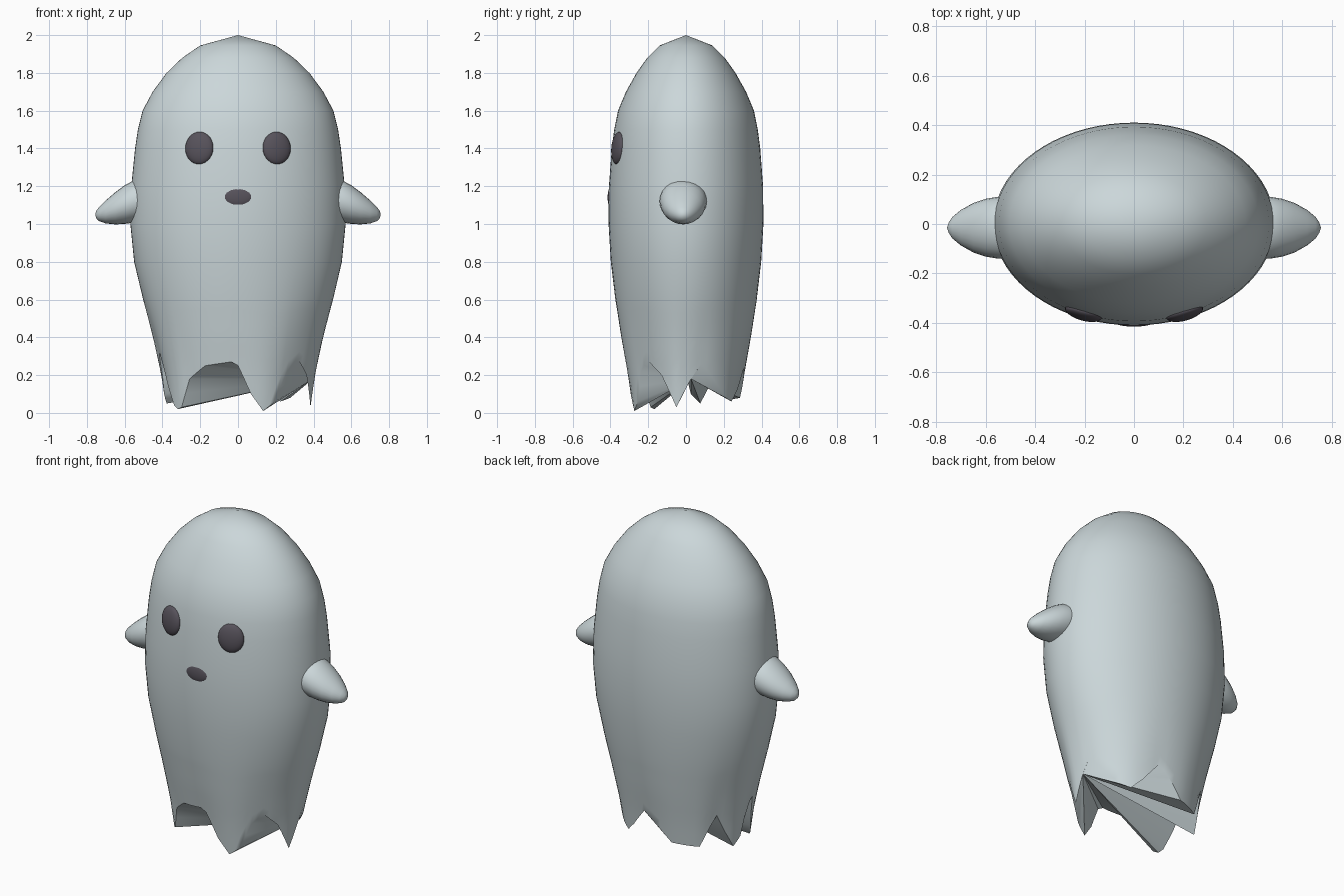
import bpy
import bmesh
from math import sin, cos, radians
from mathutils import Vector

if "Cube" in bpy.data.objects:
    bpy.data.objects.remove(bpy.data.objects["Cube"], do_unlink=True)


def material(name, rgb):
    m = bpy.data.materials.new(name)
    m.use_nodes = True
    m.diffuse_color = (*rgb, 1)
    m.node_tree.nodes["Principled BSDF"].inputs["Base Color"].default_value = (*rgb, 1)
    return m


def interp(x, keys):
    for a, b in zip(keys, keys[1:]):
        if a[0] <= x <= b[0]:
            t = (x - a[0]) / (b[0] - a[0])
            return [p + (q - p) * t for p, q in zip(a[1:], b[1:])]
    return keys[-1][1:]


def finish(name, bm, mat, angle=50):
    me = bpy.data.meshes.new(name)
    bm.to_mesh(me)
    bm.free()
    me.materials.append(mat)
    ob = bpy.data.objects.new(name, me)
    bpy.context.collection.objects.link(ob)
    bpy.ops.object.select_all(action="DESELECT")
    ob.select_set(True)
    bpy.context.view_layer.objects.active = ob
    bpy.ops.object.shade_smooth_by_angle(angle=radians(angle))
    return ob


def loft(bm, rings, tip):
    """Skin closed rings and close the last one onto a tip point."""
    rows = [[bm.verts.new(p) for p in ring] for ring in rings]
    n = len(rows[0])
    for low, high in zip(rows, rows[1:]):
        for i in range(n):
            j = (i + 1) % n
            bm.faces.new((low[i], low[j], high[j], high[i]))
    end = bm.verts.new(tip)
    for i in range(n):
        bm.faces.new((rows[-1][i], rows[-1][(i + 1) % n], end))
    return rows


cloth = material("pale grey cloth", (0.60, 0.68, 0.70))
dark = material("dark charcoal", (0.095, 0.085, 0.105))

# Body: elliptical rings (height, half width, half depth) over a ragged hem
PROFILE = [(0, .375, .28), (.2, .405, .31), (.4, .45, .345), (.6, .503, .375),
           (.8, .55, .398), (1, .57, .41), (1.2, .565, .408), (1.4, .545, .393),
           (1.5, .53, .38), (1.6, .505, .36), (1.7, .452, .318),
           (1.8, .378, .262), (1.88, .295, .205), (1.945, .2, .14)]
# Hem height by angle in degrees around the body
HEM = [(-145, .02), (-140, .03), (-130, .18), (-115, .25), (-95, .27), (-90, .25),
       (-80, .1), (-70, .01), (-60, .06), (-50, .22), (-40, .28), (-25, .2),
       (-10, .03), (5, .18), (15, .26), (25, .2), (45, .08), (55, .06), (65, .12),
       (80, .24), (95, .15), (105, .08), (130, .07), (145, .27), (155, .15),
       (165, .05), (175, .1), (185, .3), (190, .32), (200, .15), (210, .04), (215, .02)]
STEP = 5
ANGLES = range(-145, 215, STEP)


def body_point(angle, z, hem):
    w, d = interp(z, PROFILE)
    fade = max(0, 1 - z / .75) ** 1.5
    fold = 1 - .28 * (hem - .13) * fade
    return Vector((w * fold * cos(radians(angle)), d * fold * sin(radians(angle)), z))


rings = []
for k in range(7):
    t = k / 7
    rings.append([])
    for a in ANGLES:
        hem = interp(a, HEM)[0]
        rings[-1].append(body_point(a, hem + (.6 - hem) * t, hem))
for row in PROFILE[3:]:
    rings.append([body_point(a, row[0], interp(a, HEM)[0]) for a in ANGLES])

bm = bmesh.new()
hem_row = loft(bm, rings, (0, 0, 2))[0]

# Underside: a fan gathered at one notch of the hem
gather = (5 + 145) // STEP
n = len(hem_row)
for k in range(1, n - 1):
    i, j = (gather + k) % n, (gather + k + 1) % n
    bm.faces.new((hem_row[gather], hem_row[j], hem_row[i]))
finish("body", bm, cloth, 40)

# Arms: rounded stubs drooping outward (x, bottom, top, half depth)
ARM = [(.45, 1.03, 1.24, .122), (.55, 1.008, 1.232, .125), (.6, 1.0, 1.205, .117),
       (.65, .998, 1.168, .1), (.7, 1.003, 1.125, .072), (.735, 1.015, 1.09, .043),
       (.75, 1.03, 1.07, .02)]
for side, name in ((1, "left_arm"), (-1, "right_arm")):
    bm = bmesh.new()
    rings = []
    for x, low, high, depth in ARM:
        rings.append([(side * x, -.015 + depth * cos(radians(a)),
                       (low + high) / 2 + (high - low) / 2 * sin(radians(a)))
                      for a in range(0, 360, 15)])
    inner = loft(bm, rings, (side * .756, -.015, 1.05))[0]
    bm.faces.new(inner)
    bmesh.ops.recalc_face_normals(bm, faces=bm.faces)
    finish(name, bm, cloth, 60)


# Face: flattened beads sunk into the cloth
def bead(name, location, size, tilt, turn):
    bm = bmesh.new()
    bmesh.ops.create_uvsphere(bm, u_segments=24, v_segments=14, radius=1)
    ob = finish(name, bm, dark)
    ob.location = location
    ob.scale = size
    ob.rotation_euler = (radians(tilt), 0, radians(turn))


for side, name in ((1, "left_eye"), (-1, "right_eye")):
    bead(name, (side * .205, -.36, 1.402), (.077, .03, .086), -5, side * 16)
bead("mouth", (0, -.4, 1.145), (.075, .015, .05), -2, 0)
